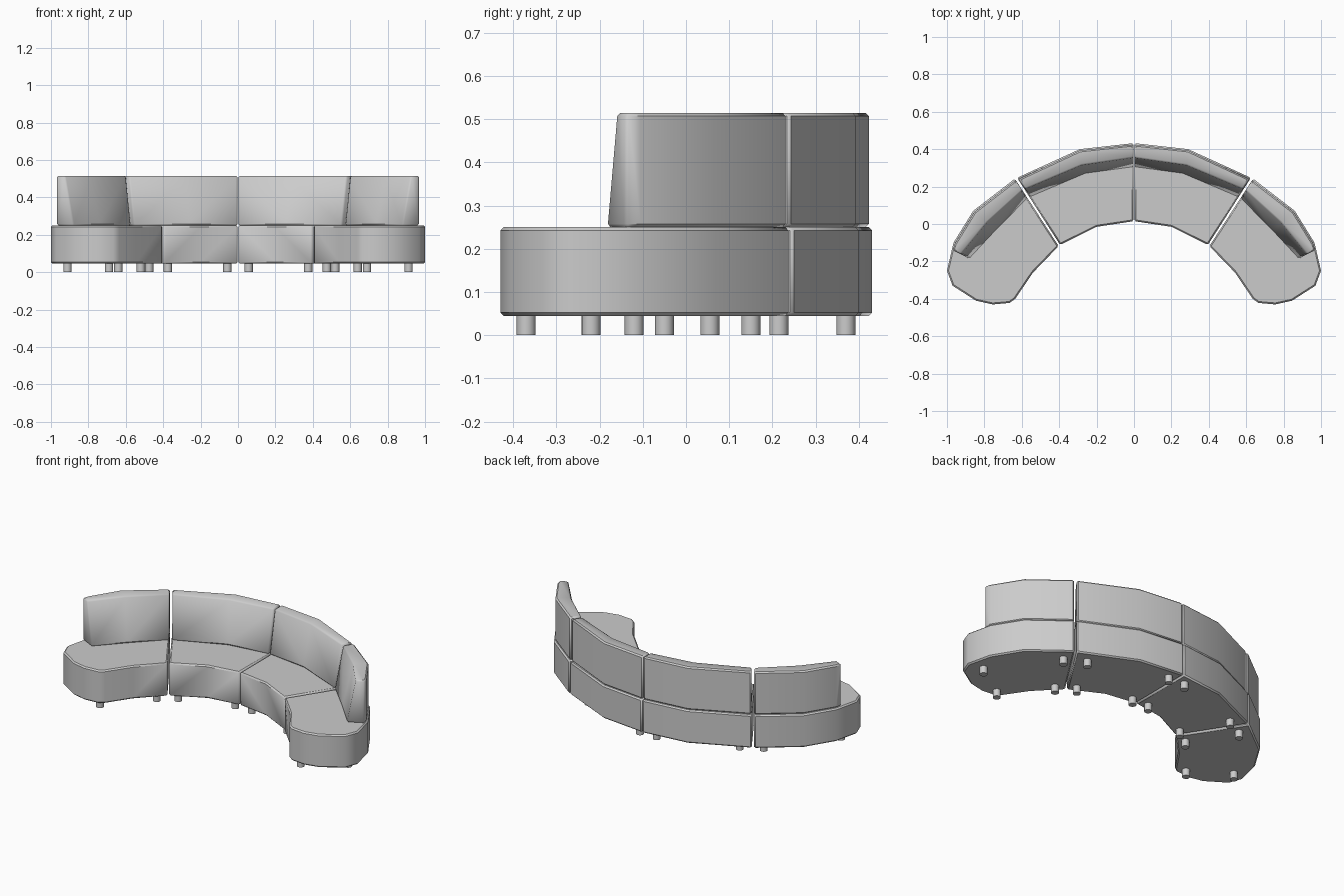
import bpy, bmesh, math
from mathutils import Vector

if "Cube" in bpy.data.objects:
    bpy.data.objects.remove(bpy.data.objects["Cube"])


def finish(name, bm, side):
    # mirror to the chosen side, fix normals, shade with sharp edges kept
    for v in bm.verts:
        v.co.x *= side
    bmesh.ops.recalc_face_normals(bm, faces=bm.faces)
    me = bpy.data.meshes.new(name)
    bm.to_mesh(me)
    bm.free()
    ob = bpy.data.objects.new(name, me)
    bpy.context.collection.objects.link(ob)
    bpy.ops.object.select_all(action='DESELECT')
    ob.select_set(True)
    bpy.context.view_layer.objects.active = ob
    bpy.ops.object.shade_smooth_by_angle(angle=math.radians(42))


def block(name, low, high, z0, z1, side):
    # solid between two matching outlines, with softened seams
    bm = bmesh.new()
    a = [bm.verts.new((x, y, z0)) for x, y in low]
    b = [bm.verts.new((x, y, z1)) for x, y in high]
    n = len(a)
    bm.faces.new(a[::-1])
    bm.faces.new(b)
    for i in range(n):
        j = (i + 1) % n
        bm.faces.new((a[i], a[j], b[j], b[i]))
    bmesh.ops.recalc_face_normals(bm, faces=bm.faces)
    hard = [e for e in bm.edges if e.calc_face_angle(0) > math.radians(50)]
    bmesh.ops.bevel(bm, geom=hard, offset=0.008, segments=1, profile=0.5, affect='EDGES')
    finish(name, bm, side)


def foot(name, x, y, side):
    bm = bmesh.new()
    bmesh.ops.create_cone(bm, cap_ends=True, segments=16, radius1=0.022, radius2=0.022, depth=0.05)
    bmesh.ops.translate(bm, verts=bm.verts, vec=Vector((x, y, 0.025)))
    finish(name, bm, side)


# Outer and inner curves of the modules (right half)
mid_outer = [(0.002, 0.432), (0.29, 0.40), (0.625, 0.247)]
mid_inner = [(0.395, -0.112), (0.20, -0.015), (0.002, 0.015)]
end_outer = [(0.637, 0.242), (0.86, 0.07), (0.965, -0.10)]
end_tip = [(1.0, -0.25), (0.97, -0.33), (0.845, -0.41), (0.755, -0.43), (0.665, -0.422), (0.635, -0.40)]
end_inner = [(0.54, -0.26), (0.403, -0.118)]

# Backrest outlines: inner face leans outward toward the top
mid_back_out = [(0.002, 0.425), (0.29, 0.393), (0.617, 0.24)]
mid_back_low = [(0.555, 0.145), (0.26, 0.27), (0.002, 0.305)]
mid_back_top = [(0.582, 0.187), (0.28, 0.315), (0.002, 0.355)]
end_back_out = [(0.633, 0.235), (0.853, 0.065), (0.958, -0.105), (0.97, -0.14)]
end_back_low = [(0.88, -0.185), (0.74, -0.035), (0.57, 0.137)]
end_back_top = [(0.925, -0.162), (0.785, 0.01), (0.597, 0.18)]

mid_feet = [(0.057, 0.37), (0.057, 0.055), (0.52, 0.215), (0.375, -0.05)]
end_feet = [(0.64, 0.15), (0.475, -0.12), (0.69, -0.37), (0.912, -0.22)]

for side, tag in ((1, "right"), (-1, "left")):
    # Seats
    mid = mid_outer + mid_inner
    end = end_outer + end_tip + end_inner
    block(f"{tag}_middle_seat", mid, mid, 0.045, 0.25, side)
    block(f"{tag}_end_seat", end, end, 0.045, 0.25, side)
    # Backrests
    block(f"{tag}_middle_back", mid_back_out + mid_back_low, mid_back_out + mid_back_top, 0.25, 0.515, side)
    block(f"{tag}_end_back", end_back_out + end_back_low, end_back_out + end_back_top, 0.25, 0.515, side)
    # Feet
    for i, (x, y) in enumerate(mid_feet + end_feet):
        foot(f"{tag}_foot_{i + 1}", x, y, side)
